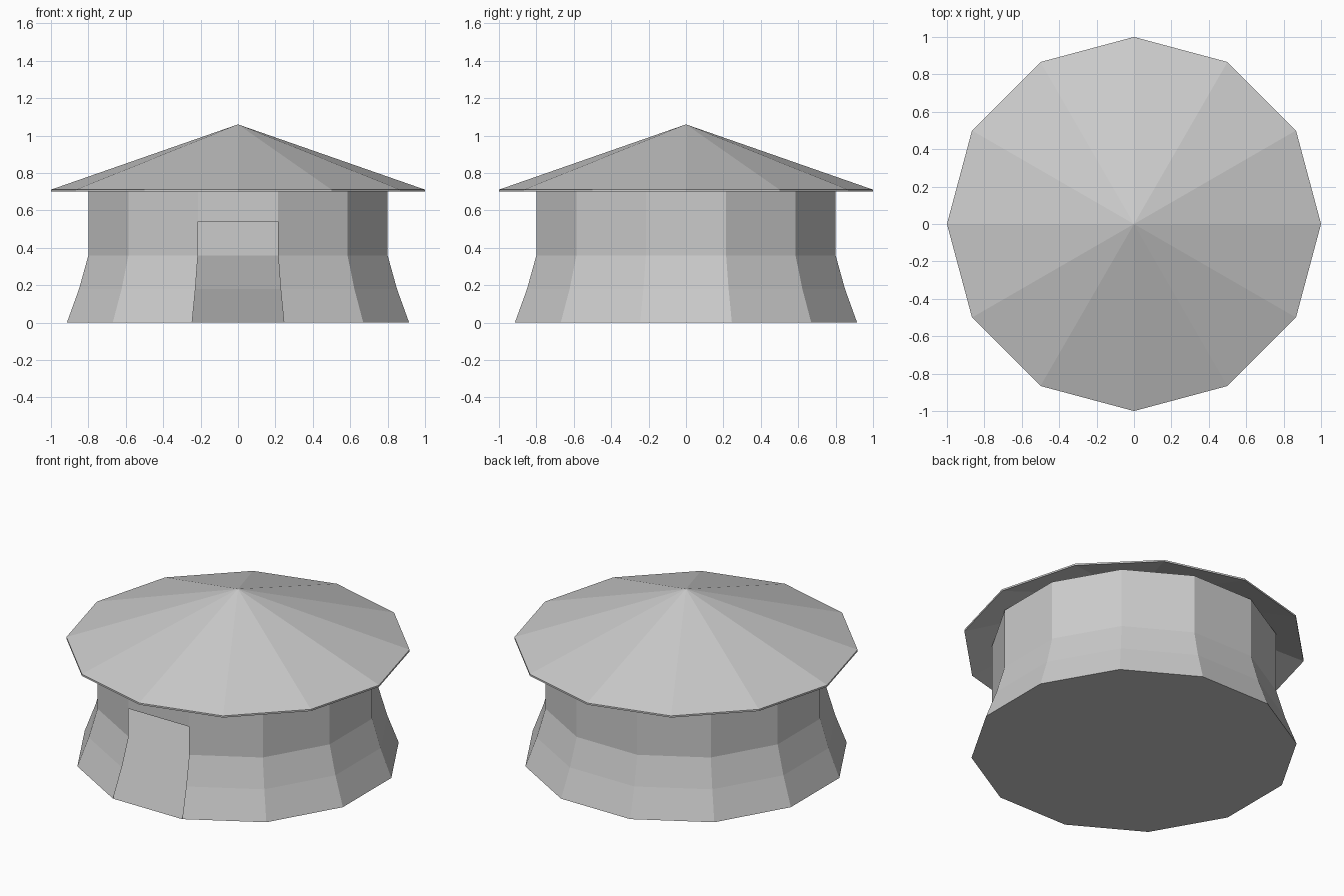
import bpy, bmesh, math

if "Cube" in bpy.data.objects:
    bpy.data.objects.remove(bpy.data.objects["Cube"])

N = 12

def ring(bm, apothem_or_radius, z, flat_front):
    # flat_front: a facet faces -y and the size is the apothem; else a corner does
    step = 2 * math.pi / N
    r = apothem_or_radius / math.cos(step / 2) if flat_front else apothem_or_radius
    a0 = -math.pi / 2 - (step / 2 if flat_front else 0)
    return [bm.verts.new((r * math.cos(a0 + i * step), r * math.sin(a0 + i * step), z))
            for i in range(N)]

def bridge(bm, lo, hi, skip=()):
    for i in range(N):
        if i not in skip:
            j = (i + 1) % N
            bm.faces.new((lo[i], lo[j], hi[j], hi[i]))

def finish(bm, name):
    me = bpy.data.meshes.new(name)
    bm.to_mesh(me)
    bm.free()
    bpy.context.collection.objects.link(bpy.data.objects.new(name, me))

# Flared thin wall with floor; front facet left open as a doorway up to z = 0.54
bm = bmesh.new()
profile = [(0.915, 0), (0.85, 0.18), (0.80, 0.36), (0.80, 0.54), (0.80, 0.74)]
rings = [ring(bm, r, z, True) for r, z in profile]
for k in range(len(rings) - 1):
    bridge(bm, rings[k], rings[k + 1], skip=(0,) if k < 3 else ())
bm.faces.new(rings[0][::-1])
finish(bm, "wall_and_floor")

# Thin conical roof with a hollow underside
bm = bmesh.new()
under, top = ring(bm, 1.0, 0.70, False), ring(bm, 1.0, 0.711, False)
bridge(bm, under, top)
apex = bm.verts.new((0, 0, 1.06))
inner = bm.verts.new((0, 0, 1.045))
for i in range(N):
    j = (i + 1) % N
    bm.faces.new((top[i], top[j], apex))
    bm.faces.new((under[j], under[i], inner))
finish(bm, "roof")
